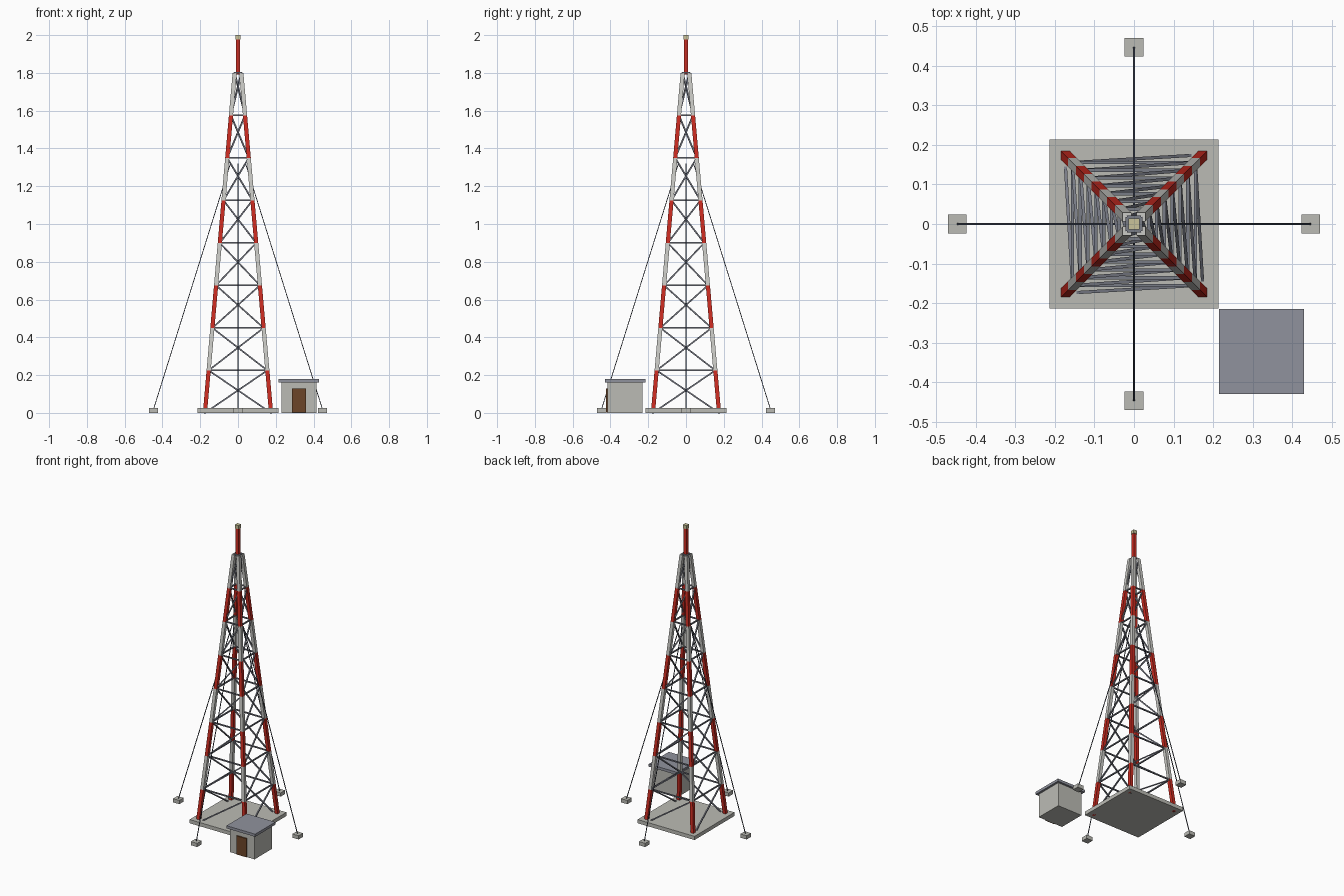
import bpy
import bmesh
from mathutils import Matrix, Vector

cube = bpy.data.objects.get("Cube")
if cube:
    bpy.data.objects.remove(cube, do_unlink=True)


def material(name, rgb):
    mat = bpy.data.materials.new(name)
    mat.use_nodes = True
    mat.diffuse_color = (*rgb, 1)
    mat.node_tree.nodes["Principled BSDF"].inputs["Base Color"].default_value = (*rgb, 1)
    return mat


CONCRETE = material("concrete", (0.5, 0.5, 0.46))
WHITE = material("tower white", (0.6, 0.6, 0.57))
RED = material("tower red", (0.6, 0.025, 0.015))
STEEL = material("brace steel", (0.19, 0.2, 0.24))
CABLE = material("guy cable", (0.06, 0.07, 0.1))
SLATE = material("roof slate", (0.28, 0.29, 0.34))
WOOD = material("door wood", (0.15, 0.06, 0.022))
LAMP = material("lamp cream", (0.58, 0.54, 0.32))


def finish(name, bm, *mats):
    bmesh.ops.recalc_face_normals(bm, faces=bm.faces)
    mesh = bpy.data.meshes.new(name)
    bm.to_mesh(mesh)
    bm.free()
    for mat in mats:
        mesh.materials.append(mat)
    obj = bpy.data.objects.new(name, mesh)
    bpy.context.collection.objects.link(obj)
    return obj


def box(name, centre, size, mat):
    bm = bmesh.new()
    bmesh.ops.create_cube(bm, size=1, matrix=Matrix.LocRotScale(Vector(centre), None, Vector(size)))
    return finish(name, bm, mat)


def add_bar(bm, a, b, width):
    """Square bar from a to b."""
    a, b = Vector(a), Vector(b)
    d = b - a
    bmesh.ops.create_cube(bm, size=1, matrix=Matrix.LocRotScale(
        (a + b) / 2, d.to_track_quat('Z', 'Y'), Vector((width, width, d.length))))


LEVELS = 8
TOWER_TOP = 1.8
STEP = TOWER_TOP / LEVELS
LEG = 0.011
CORNERS = [(-1, -1), (1, -1), (1, 1), (-1, 1)]


def corner(i, level):
    """Leg centre at a given level of the tapering tower."""
    r = 0.175 * (1 - 0.9 * level / LEVELS)
    x, y = CORNERS[i % 4]
    return Vector((x * r, y * r, level * STEP))


# Base slab
box("base_slab", (0, 0, 0.0125), (0.427, 0.427, 0.025), CONCRETE)

# Four legs, banded red and white
for i, leg_name in enumerate(["front_right", "front_left", "back_left", "back_right"]):
    bm = bmesh.new()
    rings = []
    for level in range(LEVELS + 1):
        c = corner(i, level)
        rings.append([bm.verts.new(c + Vector((x * LEG, y * LEG, 0))) for x, y in CORNERS])
    for level, (low, high) in enumerate(zip(rings, rings[1:])):
        for k in range(4):
            n = (k + 1) % 4
            face = bm.faces.new((low[k], low[n], high[n], high[k]))
            face.material_index = level % 2
    bm.faces.new(rings[0])
    bm.faces.new(rings[-1]).material_index = 1
    finish(leg_name + "_leg", bm, RED, WHITE)

# Lattice: one rising diagonal per panel and a rail at every level
diagonals, rails = bmesh.new(), bmesh.new()
for level in range(LEVELS):
    for i in range(4):
        add_bar(diagonals, corner(i, level), corner(i + 1, level + 1), 0.008)
        add_bar(rails, corner(i, level + 1), corner(i + 1, level + 1), 0.008)
finish("diagonal_braces", diagonals, STEEL)
finish("horizontal_braces", rails, STEEL)

# Mast and lamp
box("mast", (0, 0, 1.885), (0.022, 0.022, 0.186), RED)
box("mast_lamp", (0, 0, 1.988), (0.028, 0.028, 0.024), LAMP)

# Guy cables and their anchor blocks
cables = bmesh.new()
for side, x, y in [("left", 1, 0), ("right", -1, 0), ("front", 0, -1), ("back", 0, 1)]:
    box(side + "_anchor", (x * 0.447, y * 0.447, 0.0125), (0.047, 0.047, 0.025), CONCRETE)
    add_bar(cables, (x * 0.447, y * 0.447, 0.02), (x * 0.04, y * 0.04, 1.32), 0.004)
finish("guy_cables", cables, CABLE)

# Equipment hut
HUT = 0.322
box("hut_walls", (HUT, -HUT, 0.081), (0.186, 0.186, 0.162), CONCRETE)
box("hut_roof", (HUT, -HUT, 0.171), (0.215, 0.215, 0.018), SLATE)
box("hut_door", (HUT, -HUT - 0.097, 0.065), (0.074, 0.009, 0.126), WOOD)
